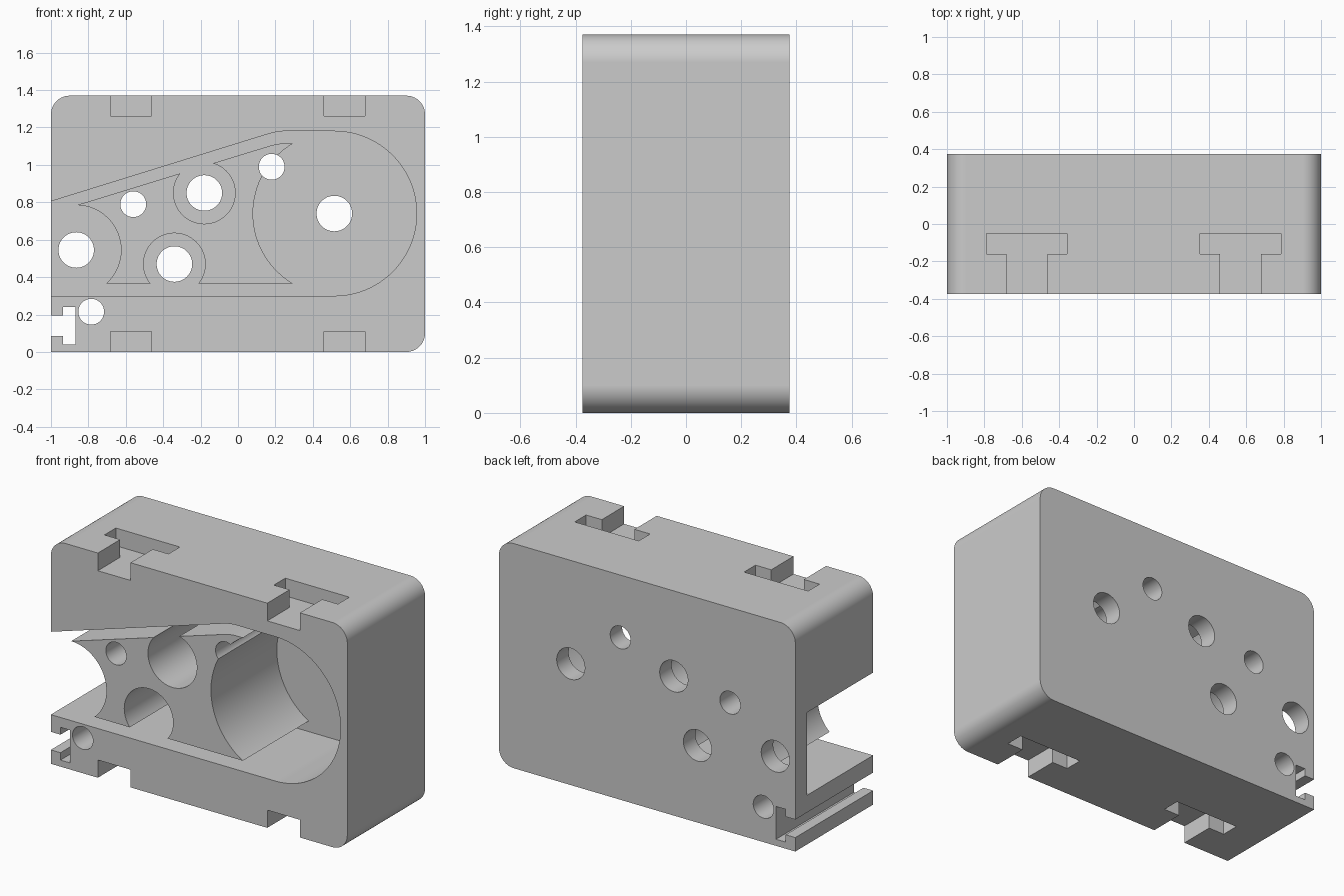
import bpy, bmesh
from math import sin, cos, pi, radians

if "Cube" in bpy.data.objects:
    bpy.data.objects.remove(bpy.data.objects["Cube"], do_unlink=True)

grey = bpy.data.materials.new("light_grey")
grey.use_nodes = True
grey.diffuse_color = (0.6, 0.6, 0.6, 1)
grey.node_tree.nodes["Principled BSDF"].inputs["Base Color"].default_value = grey.diffuse_color

HALF = 0.375      # half the block thickness
FLOOR = 0.26      # depth of the pocket floor
HEIGHT = 1.37


def arc(cx, cz, r, start, end, steps):
    angles = [radians(start + (end - start) * i / steps) for i in range(steps + 1)]
    return [(cx + r * cos(a), cz + r * sin(a)) for a in angles]


def prism(name, outline, low, high, upright=False):
    """Extrude an x-z outline along y, or an x-y outline along z."""
    bm = bmesh.new()
    place = (lambda p, d: (p[0], p[1], d)) if upright else (lambda p, d: (p[0], d, p[1]))
    rings = [[bm.verts.new(place(p, d)) for p in outline] for d in (low, high)]
    for ring in rings:
        bm.faces.new(ring)
    n = len(outline)
    for i in range(n):
        j = (i + 1) % n
        bm.faces.new((rings[0][i], rings[0][j], rings[1][j], rings[1][i]))
    bmesh.ops.recalc_face_normals(bm, faces=bm.faces)
    mesh = bpy.data.meshes.new(name)
    bm.to_mesh(mesh)
    bm.free()
    mesh.materials.append(grey)
    obj = bpy.data.objects.new(name, mesh)
    bpy.context.collection.objects.link(obj)
    return obj


def cylinder(name, x, z, r, low=-0.8, high=0.8):
    return prism(name, arc(x, z, r, 0, 360, 64)[:-1], low, high)


def activate(obj):
    bpy.ops.object.select_all(action="DESELECT")
    obj.select_set(True)
    bpy.context.view_layer.objects.active = obj


def cut(obj, cutter):
    cutter.hide_render = True
    mod = obj.modifiers.new("cut", "BOOLEAN")
    mod.operation = "DIFFERENCE"
    mod.solver = "EXACT"
    mod.object = cutter
    activate(obj)
    bpy.ops.object.modifier_apply(modifier=mod.name)
    bpy.data.objects.remove(cutter, do_unlink=True)


# Block with three rounded corners
R = 0.1
block = prism("housing_block",
              [(-1, 0)] + arc(1 - R, R, R, -90, 0, 14)
              + arc(1 - R, HEIGHT - R, R, 0, 90, 14)
              + arc(-1 + R, HEIGHT - R, R, 90, 180, 14), -HALF, HALF)

# Island left standing in the pocket, scooped by round clearances
island = prism("pocket_island",
               [(-0.865, 0.784), (-0.865, 0.365), (0.4, 0.365), (0.4, 1.115),
                (0.24, 1.115), (0.205, 1.111), (0.17, 1.102)], -0.7, 0.5)
for x, z, r in [(-0.865, 0.545, 0.24), (-0.34, 0.47, 0.165),
                (-0.18, 0.85, 0.165), (0.515, 0.74, 0.435)]:
    cut(island, cylinder("clearance", x, z, r))

# Teardrop pocket, open at the right-hand side of the model
pocket = prism("pocket", [(-1.2, 0.3)] + arc(0.515, 0.74, 0.44, -90, 90, 48)
               + [(0.24, 1.18), (0.205, 1.176), (0.17, 1.168), (-1, 0.805), (-1.2, 0.743)],
               -0.6, FLOOR)
cut(pocket, island)
cut(block, pocket)

# Axle holes and smaller bolt holes
for radius, places in [(0.095, [(-0.865, 0.545), (-0.34, 0.47), (-0.18, 0.85), (0.515, 0.74)]),
                       (0.069, [(-0.56, 0.79), (0.18, 0.99), (-0.785, 0.215)])]:
    for x, z in places:
        cut(block, cylinder("hole", x, z, radius))


def tee(cx, mouth, neck, end, stem, bar):
    """T outline: a stem from the mouth to the neck, then a wider bar."""
    return [(cx - stem, mouth), (cx + stem, mouth), (cx + stem, neck), (cx + bar, neck),
            (cx + bar, end), (cx - bar, end), (cx - bar, neck), (cx - stem, neck)]


# T-slots in the top and bottom, open to the front
for cx in (-0.573, 0.57):
    for low, high in [(-0.1, 0.108), (HEIGHT - 0.108, HEIGHT + 0.1)]:
        cut(block, prism("tee_slot", tee(cx, -0.5, -0.16, -0.05, 0.11, 0.216), low, high, True))

# T-slot along the side edge
side = [(x, z) for z, x in tee(0.14, -1.1, -0.935, -0.87, 0.055, 0.1)]
cut(block, prism("side_slot", side, -0.6, 0.6))

# Smooth curved walls, crisp edges
activate(block)
bpy.ops.object.shade_smooth_by_angle(angle=radians(30))
weighted = block.modifiers.new("even_shading", "WEIGHTED_NORMAL")
weighted.keep_sharp = True
